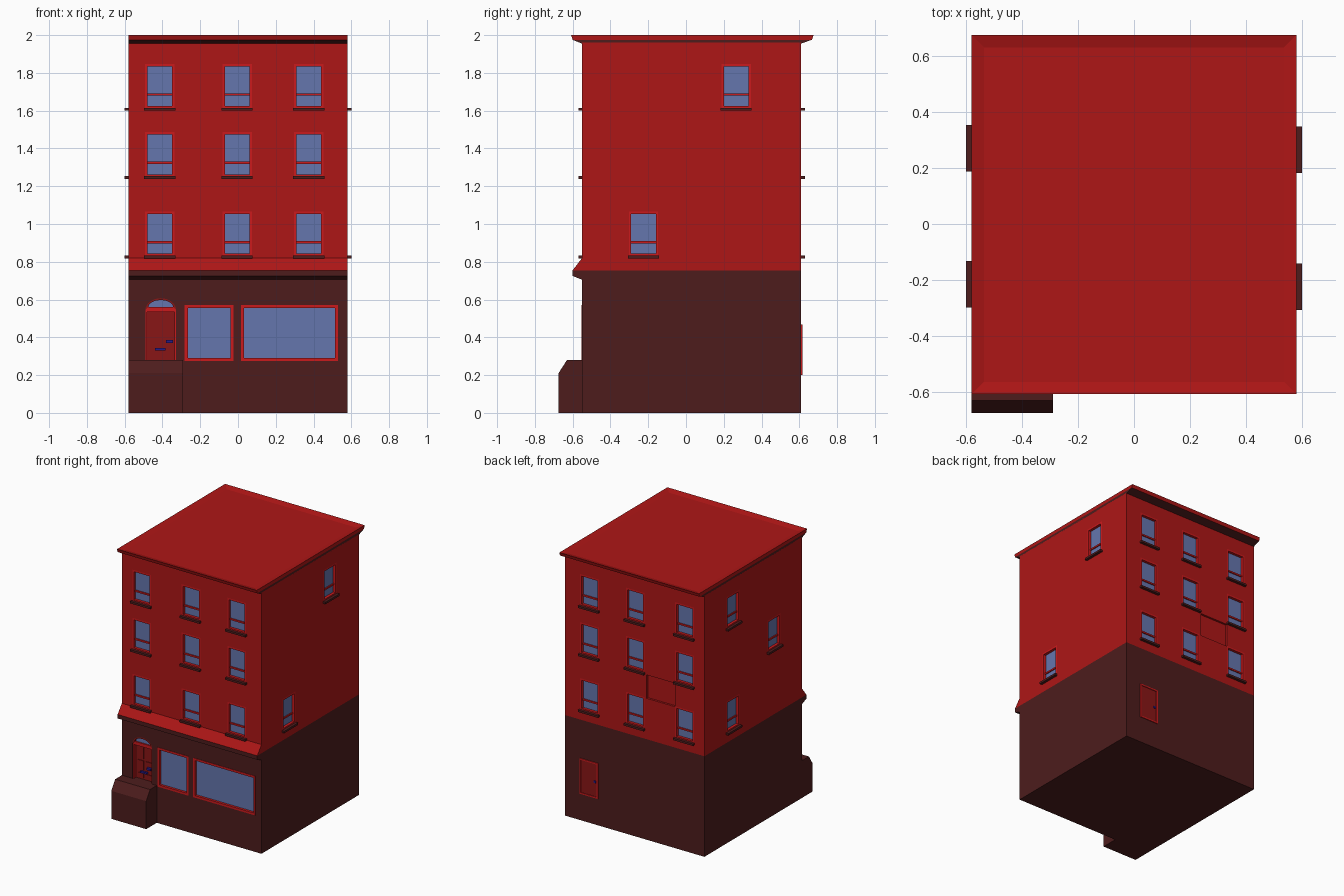
import bpy, bmesh
from math import sin, cos, pi, radians
from mathutils import Matrix, Vector

if "Cube" in bpy.data.objects:
    bpy.data.objects.remove(bpy.data.objects["Cube"])


def material(name, rgb):
    m = bpy.data.materials.new(name)
    m.diffuse_color = (*rgb, 1)
    m.use_nodes = True
    m.node_tree.nodes["Principled BSDF"].inputs["Base Color"].default_value = m.diffuse_color
    return m


RED = material("red_brick", (0.42, 0.008, 0.008))
TRIM = material("red_trim", (0.60, 0.01, 0.012))
DOOR = material("door_red", (0.25, 0.008, 0.008))
DARK = material("dark_brown", (0.075, 0.012, 0.012))
GLASS = material("glass", (0.13, 0.18, 0.42))
KNOB = material("blue_metal", (0.02, 0.01, 0.25))

# Local wall frame: u along the wall, w outwards, z up
SIDES = {"front": (0, 0.55), "right": (90, 0.58), "back": (180, 0.61), "left": (-90, 0.58)}


def finish(name, bm, mat):
    bmesh.ops.recalc_face_normals(bm, faces=bm.faces)
    me = bpy.data.meshes.new(name)
    bm.to_mesh(me)
    bm.free()
    if mat:
        me.materials.append(mat)
    ob = bpy.data.objects.new(name, me)
    bpy.context.collection.objects.link(ob)
    return ob


def add_prism(bm, lower, upper):
    a = [bm.verts.new(p) for p in lower]
    b = [bm.verts.new(p) for p in upper]
    bm.faces.new(a)
    bm.faces.new(b[::-1])
    for i in range(len(a)):
        j = (i + 1) % len(a)
        bm.faces.new((a[i], b[i], b[j], a[j]))


def along_x(name, profile, x0, x1, mat):
    bm = bmesh.new()
    add_prism(bm, [(x0, y, z) for y, z in profile], [(x1, y, z) for y, z in profile])
    return finish(name, bm, mat)


def wall_shapes(name, side, shapes, mat):
    """shapes: (outline of (u, z) points, w0, w1)"""
    angle, dist = SIDES[side]
    bm = bmesh.new()
    for pts, w0, w1 in shapes:
        add_prism(bm, [(u, -dist - w0, z) for u, z in pts], [(u, -dist - w1, z) for u, z in pts])
    bm.transform(Matrix.Rotation(radians(angle), 4, 'Z'))
    return finish(name, bm, mat)


def rect(u0, u1, z0, z1):
    return [(u0, z0), (u1, z0), (u1, z1), (u0, z1)]


def border(u0, u1, z0, z1, t, w0, w1):
    return [(r, w0, w1) for r in (rect(u0, u0 + t, z0, z1), rect(u1 - t, u1, z0, z1),
                                  rect(u0 + t, u1 - t, z0, z0 + t), rect(u0 + t, u1 - t, z1 - t, z1))]


def arc(u, z, ru, rz, n=16):
    return [(u + ru * cos(pi * i / n), z + rz * sin(pi * i / n)) for i in range(n + 1)]


def cut(ob, cutters):
    for c in cutters:
        c.hide_render = True
        mod = ob.modifiers.new("cut", 'BOOLEAN')
        mod.object, mod.solver = c, 'EXACT'
        bpy.context.view_layer.objects.active = ob
        bpy.ops.object.modifier_apply(modifier=mod.name)
        bpy.data.objects.remove(c)


# Walls: dark shop storey with moulded top, brick storeys with flared foot
shop = along_x("shop_storey", [(-0.55, 0), (0.61, 0), (0.61, 0.755), (-0.6, 0.755), (-0.6, 0.725), (-0.55, 0.705)],
               -0.58, 0.58, DARK)
brick = along_x("brick_storeys", [(-0.6, 0.755), (0.61, 0.755), (0.61, 1.96), (-0.55, 1.96), (-0.55, 0.82)],
                -0.58, 0.58, RED)

# Roof slab with front and back cornice and a shallow sunken top
along_x("cornice_underside", [(-0.55, 1.955), (0.61, 1.955), (0.665, 1.975), (-0.6, 1.975)], -0.58, 0.58, DARK)
roof = along_x("roof", [(-0.6, 1.975), (0.667, 1.975), (0.675, 2), (-0.608, 2)], -0.58, 0.58, RED)
bm = bmesh.new()
bm.from_mesh(roof.data)
top = [f for f in bm.faces if f.normal.z > 0.9]
bmesh.ops.inset_region(bm, faces=top, thickness=0.062, depth=-0.012)
bm.to_mesh(roof.data)
bm.free()

# Front entrance step
along_x("entrance_step", [(-0.675, 0), (-0.55, 0), (-0.55, 0.28), (-0.63, 0.28), (-0.675, 0.21)], -0.58, -0.29, DARK)

# Sash windows: (u, sill z) on each side
COLS, ROWS = (-0.415, -0.005, 0.375), (0.83, 1.25, 1.612)
windows = {
    "front": [(u, z) for u in COLS for z in ROWS],
    "back": [(-u, z) for u in COLS for z in ROWS],
    "right": [(-0.225, 0.83), (0.265, 1.612)],
    "left": [(-0.27, 0.83), (0.215, 1.25), (-0.27, 1.612)],
}
W, H = 0.078, 0.236
for side, spots in windows.items():
    holes, frames, panes, sills = [], [], [], []
    for u, z in spots:
        holes.append((rect(u - W, u + W, z, z + H), -0.03, 0.05))
        frames += border(u - W, u + W, z, z + H, 0.013, -0.03, 0)
        frames.append((rect(u - W + 0.013, u + W - 0.013, z + 0.068, z + 0.08), -0.03, -0.012))
        panes.append((rect(u - W + 0.013, u + W - 0.013, z + 0.013, z + H - 0.013), -0.03, -0.02))
        sills.append((rect(u - 0.083, u + 0.083, z - 0.012, z + 0.003), -0.02, 0.02))
    cut(brick, [wall_shapes("cutter", side, holes, None)])
    wall_shapes(side + "_window_frames", side, frames, TRIM)
    wall_shapes(side + "_window_panes", side, panes, GLASS)
    wall_shapes(side + "_window_sills", side, sills, DARK)

# Shallow recessed panel on the back wall
cut(brick, [wall_shapes("cutter", "back", [(rect(0.10, 0.335, 1.062, 1.238), -0.015, 0.05)], None)])

# Shop windows
shop_rects = ((-0.282, -0.025), (0.015, 0.53))
holes, frames, panes = [], [], []
for a, b in shop_rects:
    holes.append((rect(a, b, 0.275, 0.57), -0.03, 0.04))
    frames += border(a, b, 0.275, 0.57, 0.016, -0.03, 0.003)
    panes.append((rect(a + 0.016, b - 0.016, 0.291, 0.554), -0.03, -0.015))

# Arched front doorway, cut together with the shop windows
D0, D1, DC = -0.49, -0.328, -0.409
holes.append(([(D0, 0.28), (D1, 0.28)] + arc(DC, 0.545, 0.081, 0.062), -0.04, 0.04))
cut(shop, [wall_shapes("cutter", "front", holes, None)])
wall_shapes("shop_window_frames", "front", frames, TRIM)
wall_shapes("shop_window_panes", "front", panes, GLASS)
wall_shapes("front_door", "front", [(rect(D0, D1, 0.28, 0.535), -0.04, -0.03)], DOOR)
wall_shapes("front_door_panels", "front",
            [(rect(DC + s * 0.033 - 0.024, DC + s * 0.033 + 0.024, a, b), -0.03, -0.025)
             for s in (-1, 1) for a, b in ((0.29, 0.325), (0.35, 0.42), (0.435, 0.525))], DOOR)
outer, inner = arc(DC, 0.545, 0.081, 0.062), arc(DC, 0.56, 0.066, 0.037)
arch = [([outer[i], outer[i + 1], inner[i + 1], inner[i]], -0.04, 0) for i in range(16)]
wall_shapes("door_arch", "front", arch, DOOR)
wall_shapes("door_transom", "front",
            [(rect(D0, D1, 0.535, 0.56), -0.04, -0.005)]
            + [(rect(u, u + 0.008, 0.28, 0.535), -0.04, -0.005) for u in (D0, D1 - 0.008)], TRIM)
wall_shapes("fanlight", "front", [(inner, -0.04, -0.015)], GLASS)
wall_shapes("letter_slot", "front", [(rect(-0.44, -0.385, 0.33, 0.343), -0.03, -0.015)], KNOB)
wall_shapes("front_door_knob", "front", [(rect(-0.38, -0.345, 0.37, 0.385), -0.03, -0.005)], KNOB)

# Back door
wall_shapes("back_door", "back", [(rect(-0.445, -0.31, 0.21, 0.455), -0.01, 0.002)], DOOR)
wall_shapes("back_door_frame", "back", border(-0.455, -0.3, 0.2, 0.467, 0.011, -0.01, 0.006), TRIM)
wall_shapes("back_door_knob", "back", [(rect(-0.335, -0.318, 0.315, 0.33), 0, 0.008)], KNOB)
